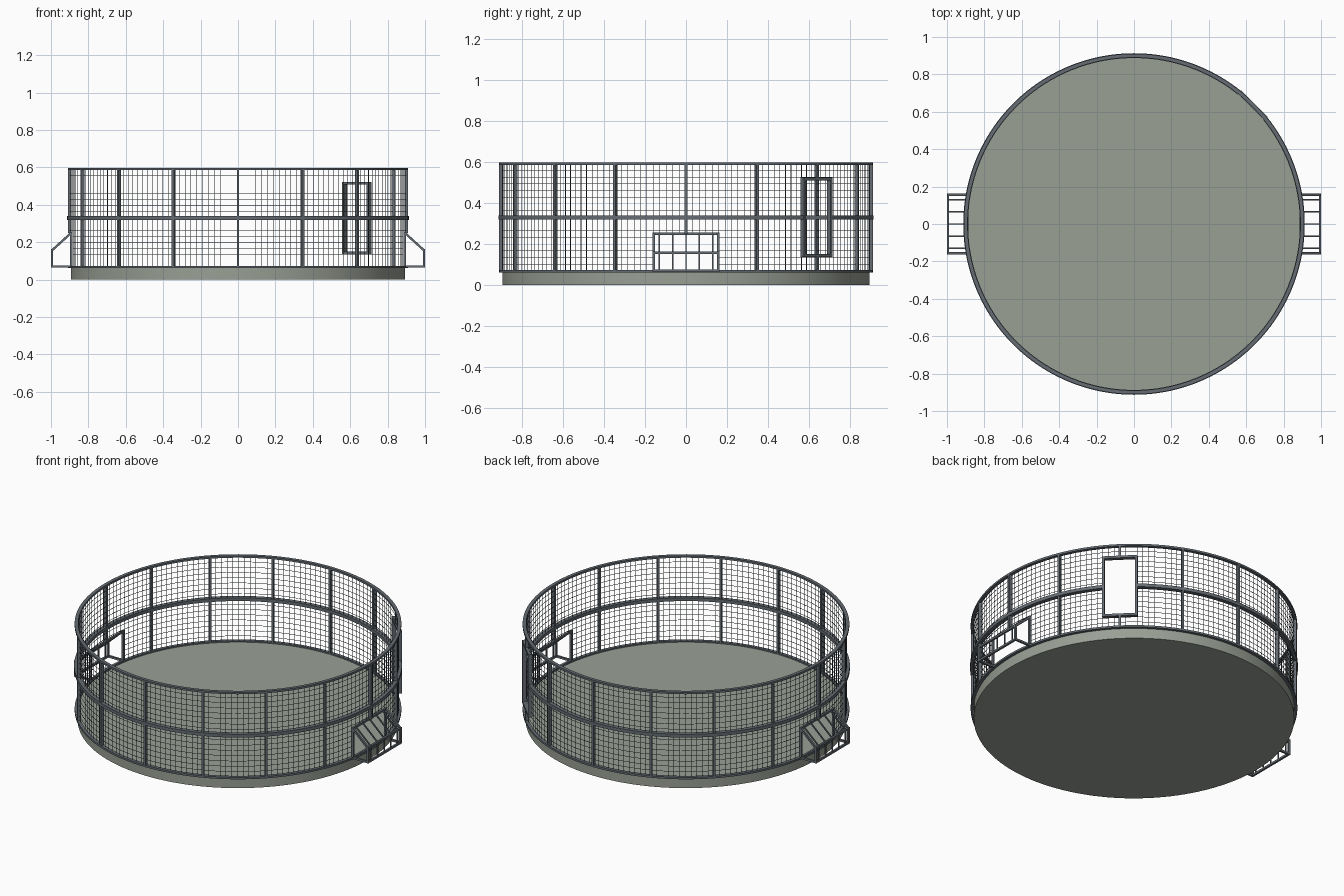
import bpy, bmesh, math
from mathutils import Vector

if "Cube" in bpy.data.objects:
    bpy.data.objects.remove(bpy.data.objects["Cube"])

def material(name, rgb):
    m = bpy.data.materials.new(name)
    m.diffuse_color = (*rgb, 1)
    m.use_nodes = True
    m.node_tree.nodes["Principled BSDF"].inputs["Base Color"].default_value = m.diffuse_color
    return m

STEEL = material("steel", (0.13, 0.15, 0.17))
WIRE = material("wire", (0.07, 0.08, 0.09))
FLOOR = material("floor", (0.32, 0.35, 0.30))
R = 0.90
TAU = math.tau
DOOR_A, DOOR_H = TAU / 8, math.asin(0.097 / R)
HATCH_H = math.asin(0.158 / R)
# openings: centre angle, half angle, low z, high z
OPENINGS = [(DOOR_A, DOOR_H, 0.145, 0.515),
            (0, HATCH_H, 0.06, 0.25), (math.pi, HATCH_H, 0.06, 0.25)]

def finish(bm, name, mat):
    bmesh.ops.recalc_face_normals(bm, faces=bm.faces)
    me = bpy.data.meshes.new(name)
    bm.to_mesh(me)
    bm.free()
    me.materials.append(mat)
    ob = bpy.data.objects.new(name, me)
    bpy.context.collection.objects.link(ob)
    return ob

def arc(bm, a0, a1, r, z, dr, dz):
    """Rectangular bar swept around the wall."""
    full = a1 - a0 > TAU - 1e-4
    n = max(1, round((a1 - a0) / TAU * 176))
    loops = []
    for i in range(n if full else n + 1):
        a = a0 + (a1 - a0) * i / n
        loops.append([bm.verts.new(((r + s * dr / 2) * math.cos(a), (r + s * dr / 2) * math.sin(a), z + t * dz / 2))
                      for s, t in ((-1, -1), (1, -1), (1, 1), (-1, 1))])
    for i in range(n):
        p, q = loops[i], loops[(i + 1) % len(loops)]
        for k in range(4):
            bm.faces.new((p[k], p[(k + 1) % 4], q[(k + 1) % 4], q[k]))
    if not full:
        bm.faces.new(loops[0])
        bm.faces.new(loops[-1])

def ring(bm, r, z, dr, dz):
    """Ring interrupted wherever an opening crosses its height."""
    cuts = sorted((c, h) for c, h, lo, hi in OPENINGS if lo < z < hi)
    if not cuts:
        return arc(bm, 0, TAU, r, z, dr, dz)
    for i, (c, h) in enumerate(cuts):
        c2, h2 = cuts[(i + 1) % len(cuts)]
        end = c2 - h2 + (TAU if i == len(cuts) - 1 else 0)
        arc(bm, c + h, end, r, z, dr, dz)

def beam(bm, p, q, side, w, d):
    """Straight bar from p to q; w is its width along side."""
    p, q, side = Vector(p), Vector(q), Vector(side).normalized()
    up = (q - p).normalized().cross(side)
    ends = [[bm.verts.new(e + side * s * w / 2 + up * t * d / 2)
             for s, t in ((-1, -1), (1, -1), (1, 1), (-1, 1))] for e in (p, q)]
    for k in range(4):
        bm.faces.new((ends[0][k], ends[0][(k + 1) % 4], ends[1][(k + 1) % 4], ends[1][k]))
    bm.faces.new(ends[0])
    bm.faces.new(ends[1])

def upright(bm, a, r, z0, z1, w, d):
    """Vertical bar at angle a, split by any opening."""
    spans = [(z0, z1)]
    for c, h, lo, hi in OPENINGS:
        if abs((a - c + math.pi) % TAU - math.pi) < h:
            spans = [(z0, lo), (hi, z1)]
    for lo, hi in spans:
        if hi - lo > 0.015:
            x, y = r * math.cos(a), r * math.sin(a)
            beam(bm, (x, y, lo), (x, y, hi), (-math.sin(a), math.cos(a), 0), w, d)

# floor slab
bm = bmesh.new()
bmesh.ops.create_cone(bm, cap_ends=True, segments=128, radius1=0.893, radius2=0.893, depth=0.066)
bmesh.ops.translate(bm, verts=bm.verts, vec=(0, 0, 0.033))
slab = finish(bm, "floor_slab", FLOOR)

# horizontal rails
rails = []
for name, z, dr, dz in (("bottom_rail", 0.068, 0.02, 0.012), ("middle_rail", 0.33, 0.026, 0.02),
                        ("top_rail", 0.591, 0.02, 0.012)):
    bm = bmesh.new()
    if name == "bottom_rail":
        arc(bm, 0, TAU, R, z, dr, dz)
    else:
        ring(bm, R, z, dr, dz)
    rails.append(finish(bm, name, STEEL))

# posts, with no lower half at the two hatches
bm = bmesh.new()
for i in range(16):
    upright(bm, i * TAU / 16, R, 0.33 if i % 8 == 0 else 0.07, 0.588, 0.013, 0.02)
finish(bm, "wall_posts", STEEL)

# wire mesh
bm = bmesh.new()
for i in range(1, 16):
    ring(bm, 0.896, 0.07 + i * 0.0325, 0.002, 0.002)
for i in range(176):
    upright(bm, i * TAU / 176, 0.896, 0.07, 0.588, 0.002, 0.002)
finish(bm, "wire_mesh", WIRE)

# door frame
bm = bmesh.new()
rad = Vector((math.cos(DOOR_A), math.sin(DOOR_A), 0))
tan = Vector((-rad.y, rad.x, 0))
c = rad * 0.898
for s in (-1, 1):
    e = c + tan * 0.092 * s
    beam(bm, e + Vector((0, 0, 0.137)), e + Vector((0, 0, 0.523)), tan, 0.014, 0.024)
for z in (0.144, 0.516):
    e = Vector((0, 0, z))
    beam(bm, c - tan * 0.092 + e, c + tan * 0.092 + e, rad, 0.024, 0.014)
finish(bm, "door_frame", STEEL)

# hatch cages on both sides
for side, name in ((1, "right_hatch"), (-1, "left_hatch")):
    bm = bmesh.new()
    prof = [(0.892, 0.07), (0.994, 0.07), (0.994, 0.157), (0.892, 0.25)]
    T = 0.012
    for y in (-0.157, 0.157):
        for i in range(4):
            (x0, z0), (x1, z1) = prof[i], prof[(i + 1) % 4]
            beam(bm, (side * x0, y, z0), (side * x1, y, z1), (0, 1, 0), T, T)
    for x, z in prof:
        beam(bm, (side * x, -0.163, z), (side * x, 0.163, z), (1, 0, 0), T, T)
    for y in (-0.13, -0.065, 0, 0.065, 0.13):
        for (x0, z0), (x1, z1) in zip(prof[1:], prof[2:]):
            beam(bm, (side * x0, y, z0), (side * x1, y, z1), (0, 1, 0), 0.007, 0.007)
    finish(bm, name, STEEL)

# smooth the round parts
for ob in [slab] + rails:
    bpy.ops.object.select_all(action='DESELECT')
    ob.select_set(True)
    bpy.context.view_layer.objects.active = ob
    bpy.ops.object.shade_smooth_by_angle(angle=math.radians(30))
